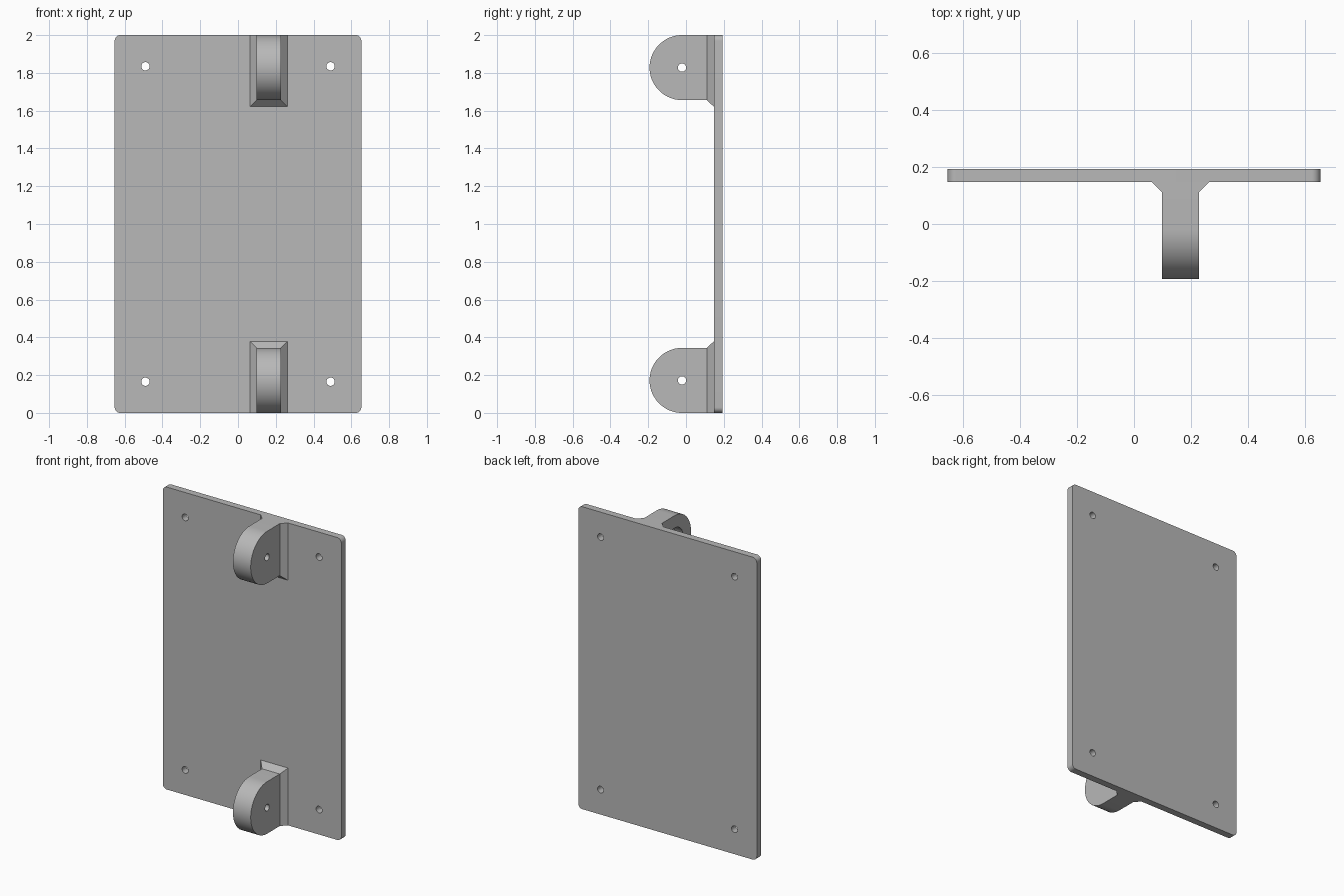
import bpy, bmesh, math
from mathutils import Matrix, Vector

cube = bpy.data.objects.get("Cube")
if cube:
    bpy.data.objects.remove(cube, do_unlink=True)

grey = bpy.data.materials.new("light grey")
grey.use_nodes = True
colour = (0.48, 0.48, 0.48, 1)
grey.diffuse_color = colour
grey.node_tree.nodes["Principled BSDF"].inputs["Base Color"].default_value = colour


def make_object(name, bm):
    bmesh.ops.recalc_face_normals(bm, faces=bm.faces[:])
    mesh = bpy.data.meshes.new(name)
    bm.to_mesh(mesh)
    bm.free()
    mesh.materials.append(grey)
    obj = bpy.data.objects.new(name, mesh)
    bpy.context.collection.objects.link(obj)
    return obj


def arc(cx, cy, r, start, end, steps):
    angles = [math.radians(start + (end - start) * i / steps) for i in range(steps + 1)]
    return [(cx + r * math.cos(a), cy + r * math.sin(a)) for a in angles]


def extrude_profile(points, direction):
    bm = bmesh.new()
    face = bm.faces.new([bm.verts.new(p) for p in points])
    new = bmesh.ops.extrude_face_region(bm, geom=[face], use_keep_orig=True)["geom"]
    bmesh.ops.translate(bm, vec=direction,
                        verts=[v for v in new if isinstance(v, bmesh.types.BMVert)])
    return bm


def drill(obj, centre, radius, depth, axis):
    """Cut a round hole of the given total depth, centred on a point."""
    bm = bmesh.new()
    turn = Vector((0, 0, 1)).rotation_difference(Vector(axis)).to_matrix().to_4x4()
    bmesh.ops.create_cone(bm, cap_ends=True, segments=48, radius1=radius, radius2=radius,
                          depth=depth, matrix=Matrix.Translation(centre) @ turn)
    cutter = make_object("hole_cutter", bm)
    cutter.hide_render = True
    mod = obj.modifiers.new("hole", 'BOOLEAN')
    mod.operation, mod.solver, mod.object = 'DIFFERENCE', 'EXACT', cutter
    bpy.context.view_layer.objects.active = obj
    bpy.ops.object.modifier_apply(modifier=mod.name)
    bpy.data.objects.remove(cutter, do_unlink=True)


def finish(obj):
    bpy.ops.object.select_all(action='DESELECT')
    obj.select_set(True)
    bpy.context.view_layer.objects.active = obj
    bpy.ops.object.shade_smooth_by_angle(angle=math.radians(30))


# Flat plate with rounded corners and four screw holes
HALF_W, FRONT, BACK, CORNER = 0.653, 0.147, 0.193, 0.03
outline = []
for i, (sx, sz) in enumerate([(1, 1), (-1, 1), (-1, -1), (1, -1)]):
    outline += arc(sx * (HALF_W - CORNER), 1 + sz * (1 - CORNER), CORNER,
                   90 * i, 90 * i + 90, 10)
plate = make_object("back_plate", extrude_profile([(x, FRONT, z) for x, z in outline],
                                                  (0, BACK - FRONT, 0)))
for x in (-0.49, 0.49):
    for z in (0.165, 1.835):
        drill(plate, (x, 0.17, z), 0.022, 0.2, (0, 1, 0))
finish(plate)

# Round-nosed lugs with a flared foot, one at each end of the plate
LEFT, RIGHT, FOOT, FLARE = 0.098, 0.228, 0.111, 0.035
RADIUS, PIVOT_Y = 0.172, -0.021
for name, side in (("upper_lug", 1), ("lower_lug", -1)):
    pivot_z = 1 + side * (1 - RADIUS)
    nose = arc(PIVOT_Y, pivot_z, RADIUS, 90, 270, 40)
    profile = nose + [(FOOT, pivot_z - RADIUS), (FOOT, pivot_z + RADIUS)]
    bm = extrude_profile([(LEFT, y, z) for y, z in profile], (RIGHT - LEFT, 0, 0))
    bm.normal_update()
    rear = next(f for f in bm.faces if all(abs(v.co.y - FOOT) < 1e-4 for v in f.verts))
    new = bmesh.ops.extrude_face_region(bm, geom=[rear])["geom"]
    for v in (g for g in new if isinstance(g, bmesh.types.BMVert)):
        v.co.y = FRONT
        v.co.x += FLARE if v.co.x > (LEFT + RIGHT) / 2 else -FLARE
        if (v.co.z - pivot_z) * side < 0:
            v.co.z -= side * FLARE
    lug = make_object(name, bm)
    # Pin hole, and a wide recess on one side
    drill(lug, (LEFT, PIVOT_Y, pivot_z), 0.022, 0.6, (1, 0, 0))
    drill(lug, (LEFT, PIVOT_Y, pivot_z), 0.09, 0.12, (1, 0, 0))
    finish(lug)
